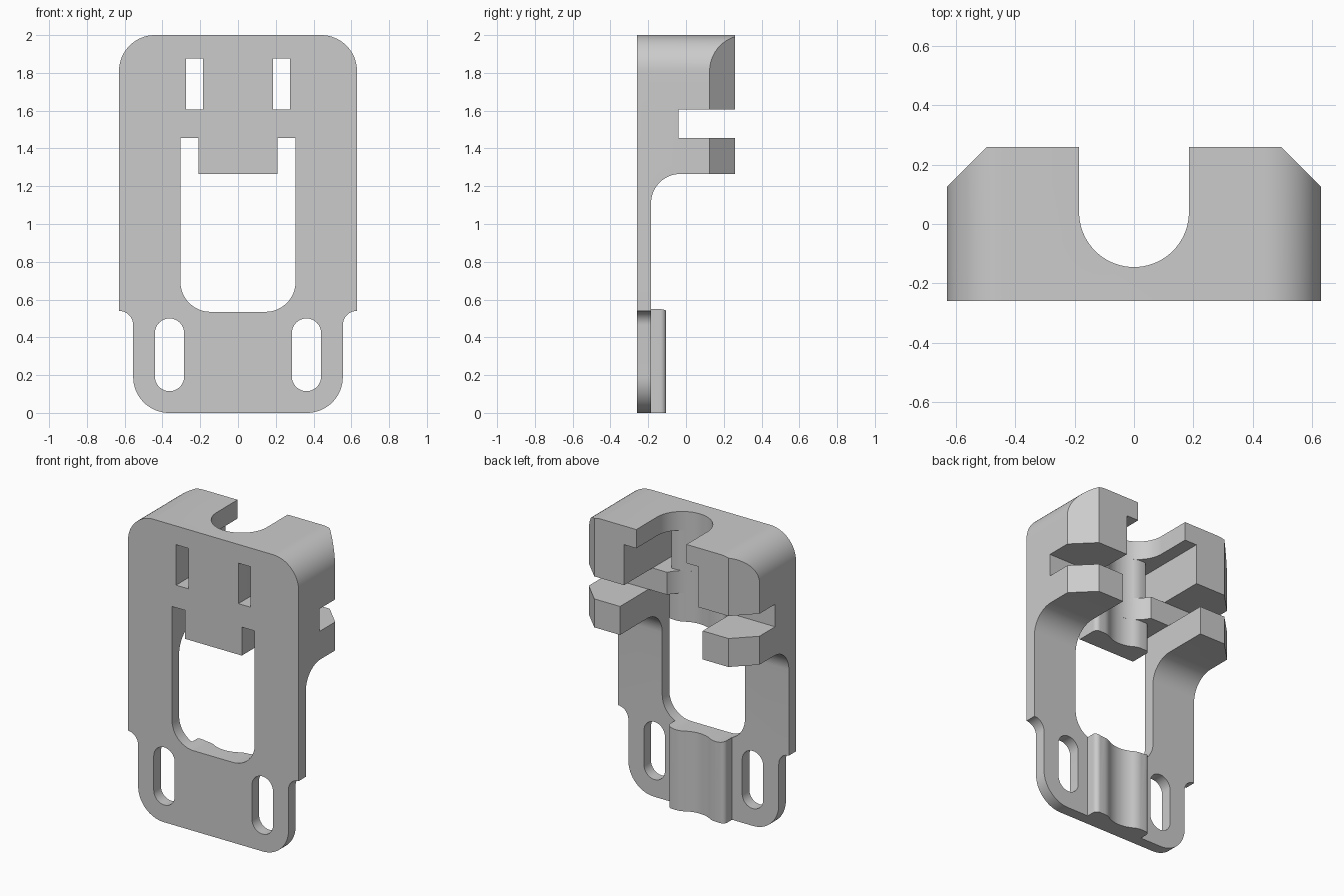
import bpy, bmesh
from math import sin, cos, sqrt, radians
from mathutils import Vector

cube = bpy.data.objects.get("Cube")
if cube:
    bpy.data.objects.remove(cube, do_unlink=True)

grey = bpy.data.materials.new("plain grey")
grey.use_nodes = True
grey.diffuse_color = (0.6, 0.6, 0.6, 1)
grey.node_tree.nodes["Principled BSDF"].inputs["Base Color"].default_value = (0.6, 0.6, 0.6, 1)

FRONT, BACK = -0.26, 0.26


def arc(cx, cy, r, start, end, n=16):
    """Points of a circular arc, angles in degrees."""
    step = (end - start) / n
    return [(cx + r * cos(radians(start + step * i)),
             cy + r * sin(radians(start + step * i))) for i in range(n + 1)]


def mirrored(half):
    """Close a right-hand half outline with its mirror image."""
    return half + [(-x, y) for x, y in reversed(half)]


def prism(name, outline, axis, low, high):
    """Extrude an outline along x, y or z."""
    place = {"x": lambda a, b, d: (d, a, b),
             "y": lambda a, b, d: (a, d, b),
             "z": lambda a, b, d: (a, b, d)}[axis]
    bm = bmesh.new()
    face = bm.faces.new([bm.verts.new(place(a, b, low)) for a, b in outline])
    grown = bmesh.ops.extrude_face_region(bm, geom=[face])["geom"]
    shift = Vector(place(0, 0, high - low))
    bmesh.ops.translate(bm, vec=shift,
                        verts=[g for g in grown if isinstance(g, bmesh.types.BMVert)])
    bmesh.ops.recalc_face_normals(bm, faces=bm.faces)
    mesh = bpy.data.meshes.new(name)
    bm.to_mesh(mesh)
    bm.free()
    mesh.materials.append(grey)
    obj = bpy.data.objects.new(name, mesh)
    bpy.context.collection.objects.link(obj)
    return obj


def rect(x0, x1, y0, y1):
    return [(x0, y0), (x1, y0), (x1, y1), (x0, y1)]


def combine(body, tool, operation):
    """Apply a boolean and discard the tool."""
    mod = body.modifiers.new("combine", "BOOLEAN")
    mod.operation, mod.solver, mod.object = operation, "EXACT", tool
    bpy.context.view_layer.update()
    shape = body.evaluated_get(bpy.context.evaluated_depsgraph_get())
    mesh = bpy.data.meshes.new_from_object(shape)
    body.modifiers.clear()
    body.data = mesh
    bpy.data.objects.remove(tool, do_unlink=True)


# Side profile: thin plate, fillet, block with a horizontal groove
side = [(FRONT, 0), (-0.185, 0)]
side += arc(-0.03, 1.11, 0.155, 180, 90)
side += [(BACK, 1.265), (BACK, 1.455), (-0.04, 1.455), (-0.04, 1.605),
         (BACK, 1.605), (BACK, 2), (FRONT, 2)]
bracket = prism("bracket", side, "x", -0.8, 0.8)

# Front outline: rounded corners and stepped lower tab
outline = (arc(0.365, 0.19, 0.19, -90, 0) + arc(0.63, 0.465, 0.075, 180, 90, 10)
           + arc(0.44, 1.81, 0.19, 0, 90))
combine(bracket, prism("outline", mirrored(outline), "y", -0.5, 0.5), "INTERSECT")

# Chamfered back corners
plan = mirrored([(0.7, -0.4), (0.7, 0.055), (0.395, 0.36)])
combine(bracket, prism("plan", plan, "z", -0.1, 2.1), "INTERSECT")


def cradle(name, half_width, low, high, front=FRONT):
    """Concave rest with rounded shoulders."""
    w = half_width
    half = [(w, front)]
    if w > 0.2:
        half += arc(w - 0.03, -0.135, 0.03, 0, 90, 8)
    else:
        half += arc(w - 0.01, -0.115, 0.01, 0, 90, 4)
    half += [(0.14, -0.105), (0.125, -0.107), (0.112, -0.111)]
    half += [(0.1 - 0.01 * i, 0.04 - sqrt(0.185 ** 2 - (0.1 - 0.01 * i) ** 2))
             for i in range(10)]
    return prism(name, mirrored(half), "z", low, high)


# Lower cradle, trimmed afterwards by the main opening
combine(bracket, cradle("lower_cradle", 0.21, 0, 0.62, -0.24), "UNION")

# Main opening and upper window
opening = mirrored(arc(0.145, 0.695, 0.16, -90, 0) + [(0.305, 1.455)])
combine(bracket, prism("opening", opening, "y", -0.5, 0.5), "DIFFERENCE")
window = rect(-0.275, 0.275, 1.605, 1.875)
combine(bracket, prism("window", window, "y", -0.5, 0.5), "DIFFERENCE")

# Mounting slots
for s in (-1, 1):
    x, r = s * 0.3625, 0.0775
    slot = arc(x, 0.4225, r, 0, 180) + arc(x, 0.1925, r, 180, 360)
    combine(bracket, prism("slot", slot, "y", -0.5, 0.5), "DIFFERENCE")

# Vertical channel, open at the back
channel = arc(0, 0.04, 0.185, 180, 360, 36) + [(0.185, 0.5), (-0.185, 0.5)]
combine(bracket, prism("channel", channel, "z", 1.2, 2.1), "DIFFERENCE")

# Centre tongues behind the window and at the top of the opening
combine(bracket, cradle("upper_tongue", 0.185, 1.605, 1.875), "UNION")
combine(bracket, cradle("hanging_tongue", 0.21, 1.265, 1.455), "UNION")

# Smooth curves, crisp edges
bpy.ops.object.select_all(action="DESELECT")
bracket.select_set(True)
bpy.context.view_layer.objects.active = bracket
bpy.ops.object.shade_smooth_by_angle(angle=radians(28))
